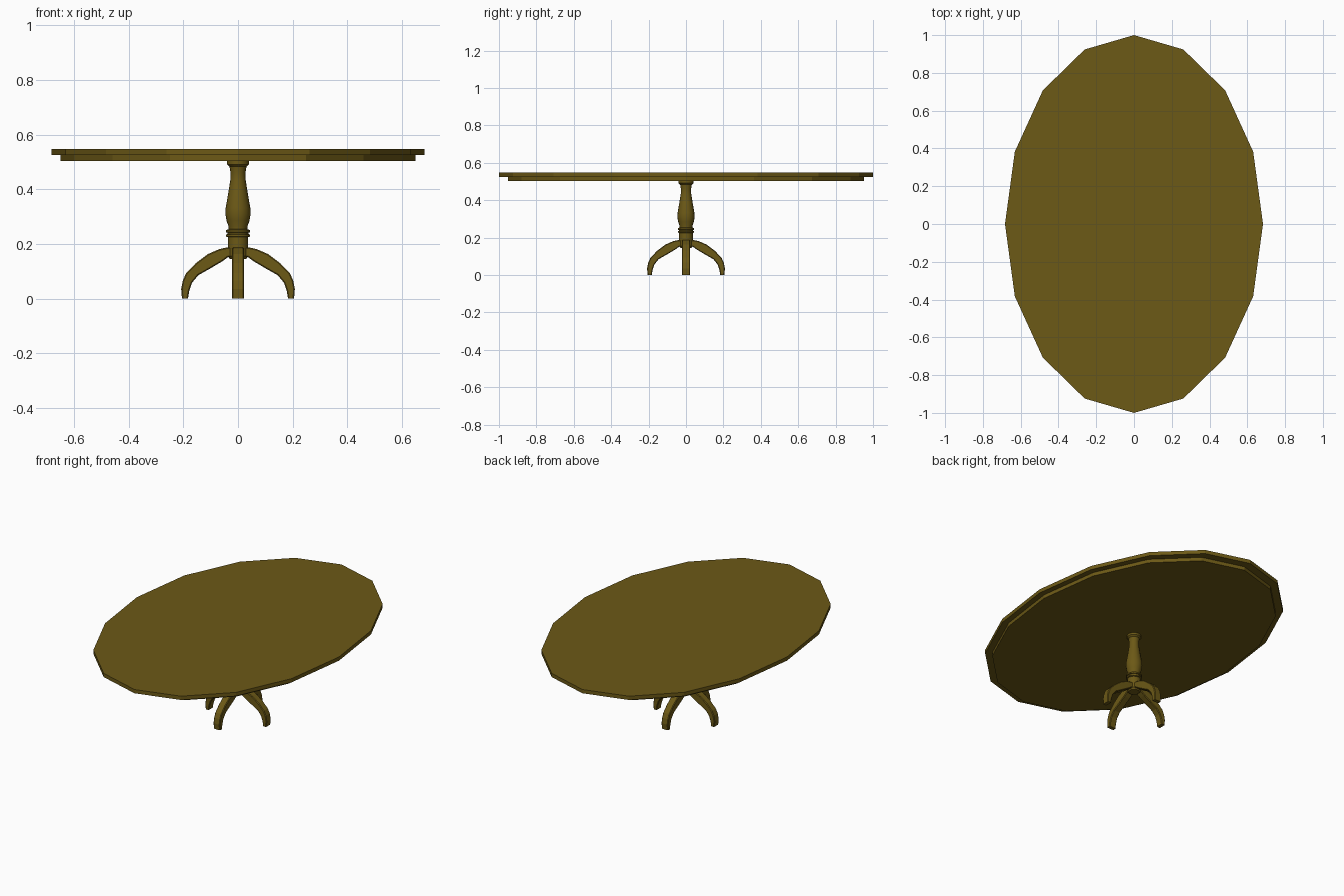
import bpy, bmesh, math
from mathutils import Matrix

if "Cube" in bpy.data.objects:
    bpy.data.objects.remove(bpy.data.objects["Cube"])

wood = bpy.data.materials.new("olive_wood")
wood.diffuse_color = (0.15, 0.10, 0.008, 1)
wood.use_nodes = True
wood.node_tree.nodes["Principled BSDF"].inputs["Base Color"].default_value = wood.diffuse_color


def add_object(name, bm):
    bmesh.ops.recalc_face_normals(bm, faces=bm.faces)
    mesh = bpy.data.meshes.new(name)
    bm.to_mesh(mesh)
    bm.free()
    mesh.materials.append(wood)
    obj = bpy.data.objects.new(name, mesh)
    bpy.context.collection.objects.link(obj)
    return obj


def lathe(name, profile, sides, rx=1.0, ry=1.0):
    """Stack rings of (radius, z), scaled to an ellipse, with closed ends."""
    bm = bmesh.new()
    rings = []
    for r, z in profile:
        rings.append([bm.verts.new((r * rx * math.cos(math.tau * i / sides),
                                    r * ry * math.sin(math.tau * i / sides), z))
                      for i in range(sides)])
    for a, b in zip(rings, rings[1:]):
        for i in range(sides):
            j = (i + 1) % sides
            bm.faces.new((a[i], a[j], b[j], b[i]))
    bm.faces.new(rings[0])
    bm.faces.new(rings[-1])
    return add_object(name, bm)


def smooth(obj, degrees):
    bpy.ops.object.select_all(action='DESELECT')
    obj.select_set(True)
    bpy.context.view_layer.objects.active = obj
    bpy.ops.object.shade_smooth_by_angle(angle=math.radians(degrees))


# Oval top with a stepped lower edge
lathe("table_top", [(0.952, 0.503), (0.952, 0.525), (1, 0.525), (1, 0.548)],
      16, 0.683, 1.0)

# Turned pedestal: hub, ring mouldings, vase-shaped shaft, collar
column = lathe("pedestal_column", [
    (0.030, 0.145), (0.037, 0.155), (0.037, 0.225),
    (0.044, 0.227), (0.044, 0.234), (0.038, 0.236), (0.038, 0.241),
    (0.044, 0.243), (0.044, 0.251), (0.034, 0.254), (0.034, 0.262),
    (0.042, 0.285), (0.046, 0.310), (0.045, 0.332), (0.035, 0.390),
    (0.028, 0.435), (0.027, 0.460), (0.031, 0.483), (0.040, 0.491),
    (0.040, 0.503)], 16)
smooth(column, 30)

# Four curved legs, cut from one side outline and chamfered
LEG = [(0.020, 0.187), (0.042, 0.187), (0.069, 0.181), (0.110, 0.163),
       (0.154, 0.130), (0.190, 0.093), (0.202, 0.066), (0.208, 0.035),
       (0.205, 0.0), (0.183, 0.0), (0.178, 0.030), (0.168, 0.058),
       (0.146, 0.085), (0.102, 0.110), (0.058, 0.136), (0.036, 0.152),
       (0.020, 0.152)]
HALF_WIDTH = 0.022

for k, side in enumerate(("right", "back", "left", "front")):
    bm = bmesh.new()
    face = bm.faces.new([bm.verts.new((x, -HALF_WIDTH, z)) for x, z in LEG])
    ext = bmesh.ops.extrude_face_region(bm, geom=[face])
    moved = [g for g in ext["geom"] if isinstance(g, bmesh.types.BMVert)]
    bmesh.ops.translate(bm, verts=moved, vec=(0, 2 * HALF_WIDTH, 0))
    rims = [e for e in bm.edges
            if abs(e.verts[0].co.y - e.verts[1].co.y) < 1e-5
            and max(v.co.z for v in e.verts) > 0.001]
    bmesh.ops.bevel(bm, geom=rims, offset=0.004, segments=1,
                    affect='EDGES', profile=0.5)
    bm.transform(Matrix.Rotation(k * math.pi / 2, 4, 'Z'))
    add_object(side + "_leg", bm)
